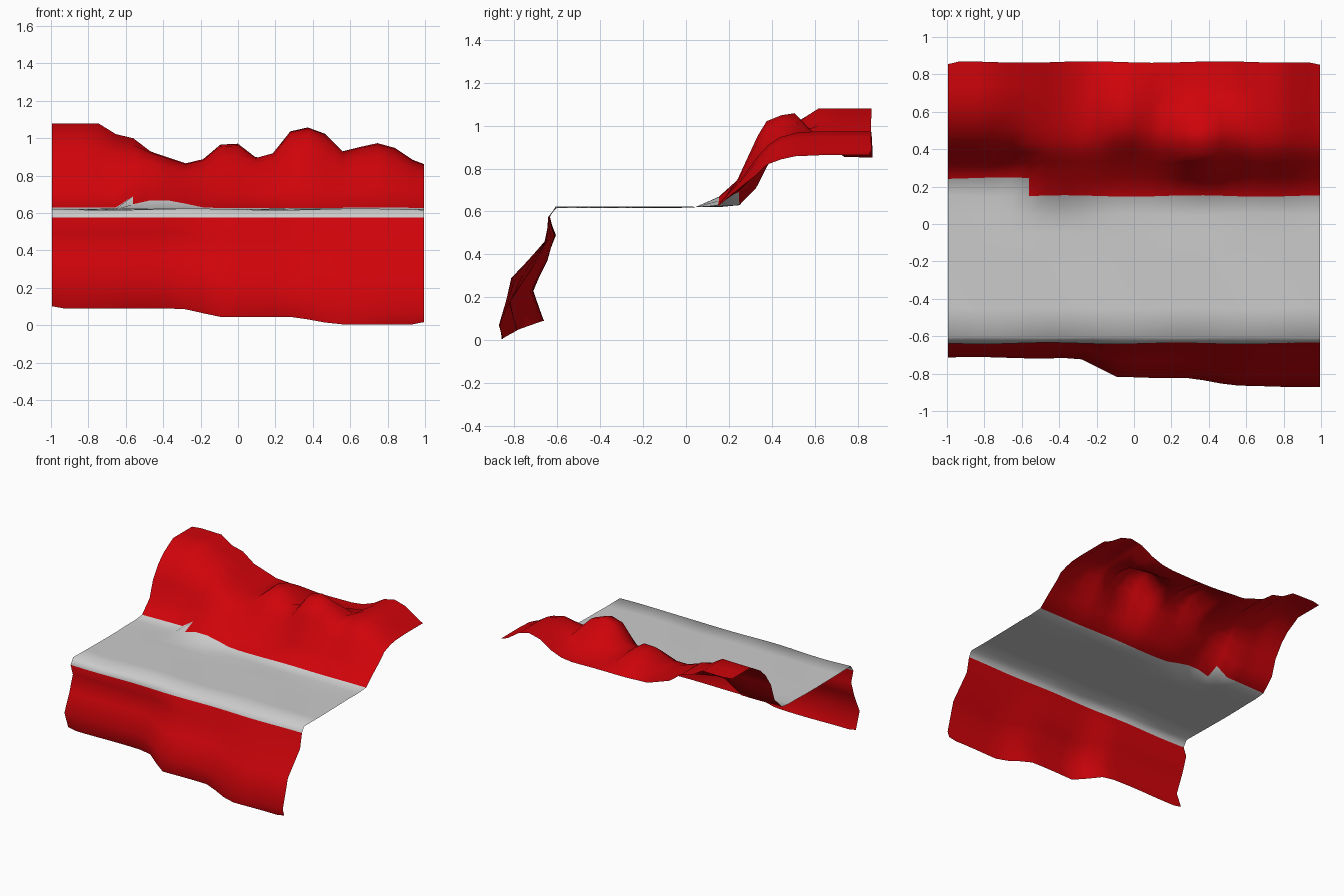
import bpy, bmesh, math

if "Cube" in bpy.data.objects:
    bpy.data.objects.remove(bpy.data.objects["Cube"])


def lerp_keys(keys, x):
    """Piecewise linear value through (x, value) keys."""
    if x <= keys[0][0]:
        return keys[0][1]
    for (xa, va), (xb, vb) in zip(keys, keys[1:]):
        if x <= xb:
            return va + (vb - va) * (x - xa) / (xb - xa)
    return keys[-1][1]


def mix(a, b, t):
    return [(p[0] + (q[0] - p[0]) * t, p[1] + (q[1] - p[1]) * t) for p, q in zip(a, b)]


# Height of the plateau along the back edge
crest = [(-1, 1.08), (-.745, 1.08), (-.65, 1.02), (-.56, 1.0), (-.47, .93),
         (-.28, .865), (-.19, .86), (-.05, .85), (.37, .85), (.46, .86), (.55, .89),
         (.64, .95), (.74, .975), (.83, .955), (.92, .89), (1, .86)]

# Lower bank cross-sections (y, z), bottom edge upwards
bank_left = [(-.665, .09), (-.715, .23), (-.65, .37), (-.61, .49), (-.638, .575)]
bank_mid = [(-.79, .045), (-.82, .18), (-.73, .32), (-.65, .46), (-.638, .575)]
bank_right = [(-.855, .005), (-.868, .07), (-.81, .29), (-.655, .46), (-.638, .575)]

# Upper bank rows: y and share of the crest height, left and right of the step
rows = [.05, .15, .245, .33, .38, .44, .51, .62, .74, .866]
rise_left = [0, 0, .02, .22, .5, .72, .85, 1, 1, 1]
rise_right = [0, .03, .34, .64, .82, .92, .98, 1, 1, 1]

# Local mounds: x, y, height, x radius, y radius
mounds = [(.37, .44, .21, .16, .18), (-.05, .6, .10, .12, .18),
          (.1, .56, .03, .24, .22), (-.42, .17, .04, .17, .09)]


def section(x):
    if x < -.1:
        pts = mix(bank_left, bank_mid, min(1, max(0, (x + .3) / .2)))
    else:
        pts = mix(bank_mid, bank_right, min(1, max(0, (x - .3) / .22)))
    # Flat road
    pts += [(y, .62 + .004 * math.sin(7 * x + 5 * y)) for y in (-.605, -.45, -.2, -.05)]
    # Rising upper bank
    t = min(1, max(0, (x + .62) / .15))
    for y, a, b in zip(rows, rise_left, rise_right):
        z = .62 + (lerp_keys(crest, x) - .62) * (a + (b - a) * t)
        for mx, my, h, rx, ry in mounds:
            z += h * math.exp(-(abs(x - mx) / rx) ** 3 - ((y - my) / ry) ** 4)
        pts.append((y, z))
    # Slightly uneven long edges
    return [(y + .004 * math.sin(9 * x + 3 * k), z) for k, (y, z) in enumerate(pts)]


# Columns across the width, rounded in a little at the outer corners
xs = [-.995, -.93] + [-.84 + .0933 * i for i in range(20)] + [.995]
bm = bmesh.new()
grid = []
for x in xs:
    grid.append([bm.verts.new((x, y, z)) for y, z in section(x)])
for col in (grid[0], grid[-1]):
    col[-1].co.y -= .015
    col[0].co.z += .012

# Road rows are grey; the red upper bank begins further back left of the step
for i in range(len(xs) - 1):
    road_end = 11 if xs[i + 1] < -.55 else 10
    for j in range(len(grid[0]) - 1):
        f = bm.faces.new((grid[i][j], grid[i + 1][j], grid[i + 1][j + 1], grid[i][j + 1]))
        f.smooth = True
        f.material_index = 1 if 4 <= j < road_end else 0

mesh = bpy.data.meshes.new("roadside_terrain")
bm.to_mesh(mesh)
bm.free()
for name, color in (("red_bank", (.62, .001, .003, 1)), ("grey_road", (.7, .7, .7, 1))):
    mat = bpy.data.materials.new(name)
    mat.diffuse_color = color
    mat.use_nodes = True
    mat.node_tree.nodes["Principled BSDF"].inputs["Base Color"].default_value = mat.diffuse_color
    mesh.materials.append(mat)
terrain = bpy.data.objects.new("roadside_terrain", mesh)
bpy.context.collection.objects.link(terrain)
